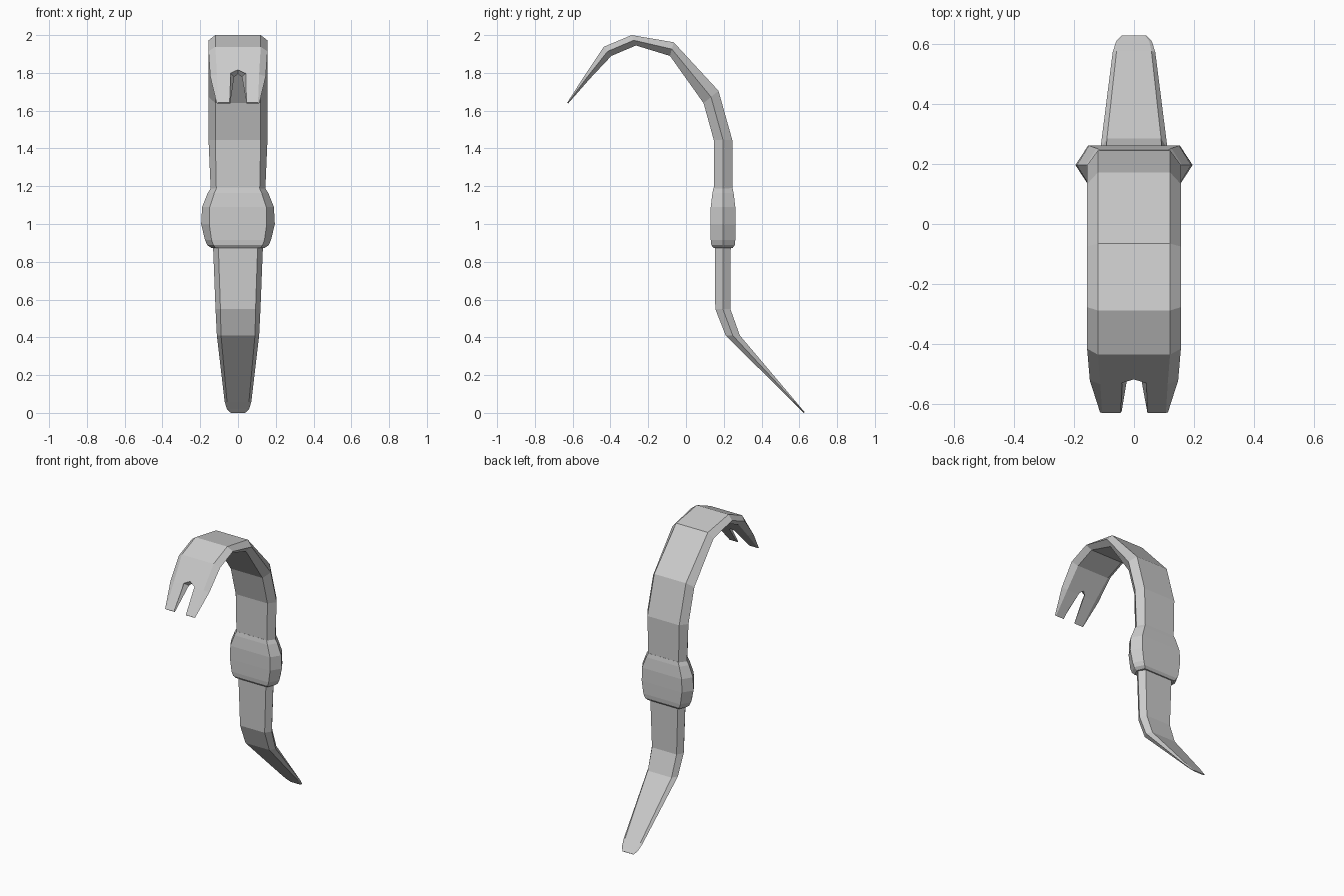
import bpy, bmesh


def finish(name, bm):
    bmesh.ops.recalc_face_normals(bm, faces=bm.faces)
    mesh = bpy.data.meshes.new(name)
    bm.to_mesh(mesh)
    bm.free()
    obj = bpy.data.objects.new(name, mesh)
    bpy.context.collection.objects.link(obj)
    return obj


def skin(name, rings):
    """Join closed rings of points into a capped solid."""
    bm = bmesh.new()
    loops = [[bm.verts.new(p) for p in ring] for ring in rings]
    n = len(loops[0])
    for lo, hi in zip(loops, loops[1:]):
        for i in range(n):
            j = (i + 1) % n
            bm.faces.new((lo[i], lo[j], hi[j], hi[i]))
    bm.faces.new(loops[0])
    bm.faces.new(loops[-1])
    return finish(name, bm)


def hexagon(yi, zi, yo, zo, flat, ridge):
    """Bar section: inner and outer flats with a wider ridge half way between."""
    ym, zm = (yi + yo) / 2, (zi + zo) / 2
    return [(-flat, yi, zi), (flat, yi, zi), (ridge, ym, zm),
            (flat, yo, zo), (-flat, yo, zo), (-ridge, ym, zm)]


# Bent bar: inner y, z, outer y, z, flat half width, ridge half width
stations = [
    (0.624, 0.000, 0.628, 0.004, 0.036, 0.042),
    (0.604, 0.020, 0.610, 0.025, 0.050, 0.060),
    (0.565, 0.058, 0.576, 0.066, 0.058, 0.071),
    (0.210, 0.410, 0.285, 0.410, 0.090, 0.112),
    (0.155, 0.550, 0.235, 0.550, 0.093, 0.119),
    (0.153, 0.880, 0.237, 0.880, 0.104, 0.132),
    (0.147, 1.190, 0.245, 1.190, 0.115, 0.145),
    (0.147, 1.445, 0.245, 1.445, 0.120, 0.156),
    (0.093, 1.640, 0.172, 1.705, 0.120, 0.156),
    (-0.085, 1.890, -0.065, 1.962, 0.120, 0.156),
    (-0.265, 1.945, -0.288, 2.000, 0.120, 0.156),
    (-0.395, 1.890, -0.435, 1.938, 0.120, 0.156),
    (-0.508, 1.770, -0.533, 1.792, 0.112, 0.147),
    (-0.624, 1.638, -0.629, 1.642, 0.106, 0.113),
]
bar = skin("bent_bar", [hexagon(*s) for s in stations])


# Claw notch: cutter running across the sheet, wider on the outer face
def notch(y, z, dy, half, top):
    """Outline pointing up the claw; (y, z) is the shoulder of the notch."""
    end = (y - 0.14, z - 0.203)
    return [(-half, y, z), (0, y + top * 0.55, z + top * 0.83), (half, y, z),
            (dy, *end), (-dy, *end)]


cutter = skin("notch_cutter", [
    notch(-0.570, 1.815, 0.048, 0.062, 0.022),
    notch(-0.523, 1.795, 0.047, 0.038, 0.022),
    notch(-0.500, 1.778, 0.047, 0.020, 0.022),
    notch(-0.420, 1.725, 0.047, 0.018, 0.022)])
cutter.hide_render = True
cut = bar.modifiers.new("notch", 'BOOLEAN')
cut.operation = 'DIFFERENCE'
cut.solver = 'EXACT'
cut.object = cutter
bpy.context.view_layer.objects.active = bar
bpy.ops.object.modifier_apply(modifier=cut.name)
bpy.data.objects.remove(cutter)

# Grip collar around the shaft: z, half depth, flat half width, ridge half width
collar = [
    (0.872, 0.050, 0.118, 0.140),
    (0.888, 0.062, 0.130, 0.162),
    (0.915, 0.065, 0.140, 0.175),
    (1.000, 0.066, 0.152, 0.195),
    (1.090, 0.065, 0.150, 0.190),
    (1.165, 0.056, 0.125, 0.160),
    (1.192, 0.050, 0.113, 0.142),
]
skin("grip_collar", [hexagon(0.196 - d, z, 0.196 + d, z, f, r) for z, d, f, r in collar])
